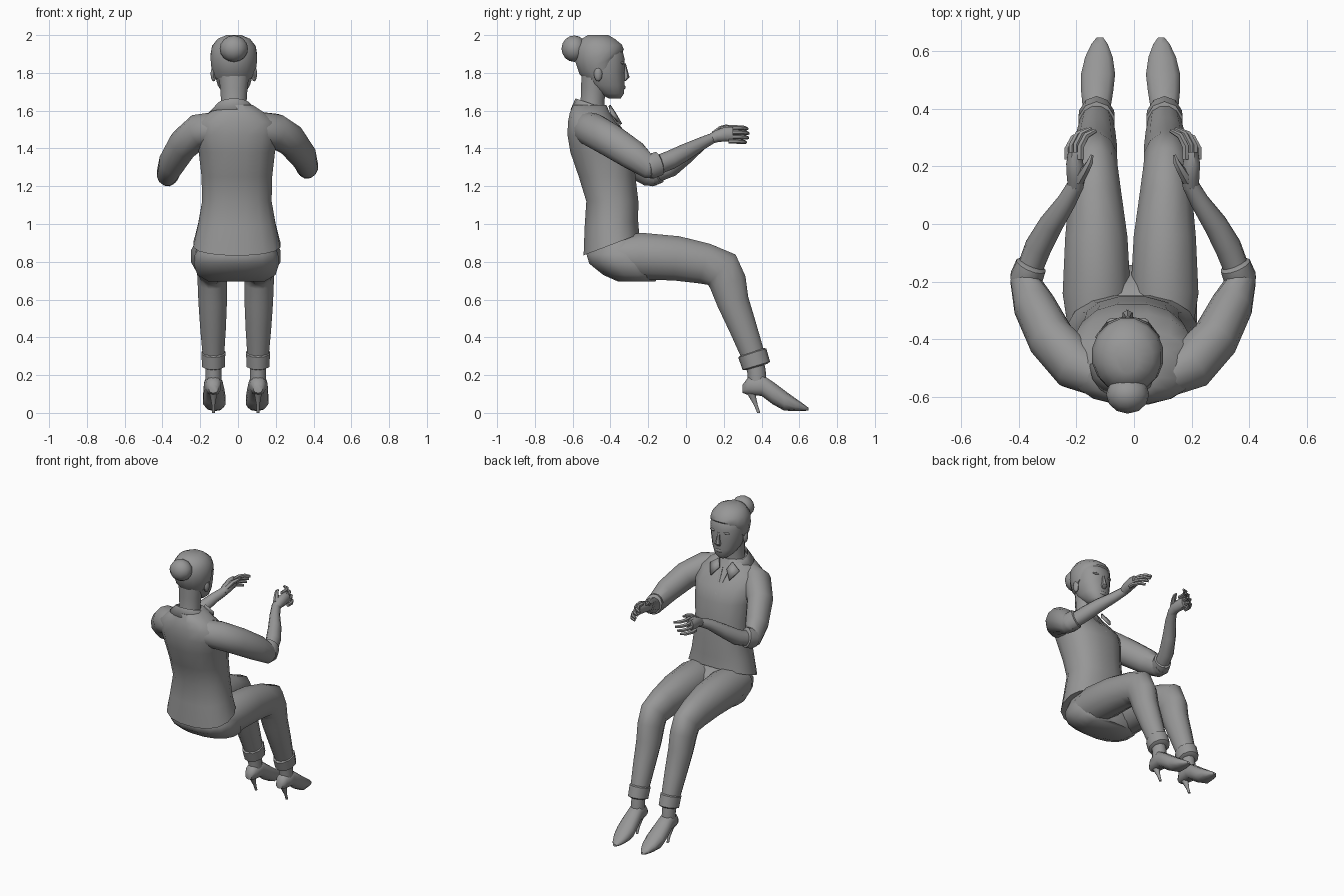
import bpy, bmesh, math
from mathutils import Vector

grey = bpy.data.materials.new('dark_grey')
grey.diffuse_color = (.31, .31, .31, 1)


def finish(name, bm, angle=50):
    bmesh.ops.recalc_face_normals(bm, faces=bm.faces)
    me = bpy.data.meshes.new(name)
    bm.to_mesh(me)
    bm.free()
    me.materials.append(grey)
    ob = bpy.data.objects.new(name, me)
    bpy.context.collection.objects.link(ob)
    bpy.ops.object.select_all(action='DESELECT')
    ob.select_set(True)
    bpy.context.view_layer.objects.active = ob
    bpy.ops.object.shade_smooth_by_angle(angle=math.radians(angle))
    return ob


def tube(name, rings, n=10, normal=None, power=1.0, side=1, shift=0.0):
    """Loft ellipses (x, y, z, half width, half depth[, slope]) into a closed tube."""
    bm = bmesh.new()
    pts = [Vector(r[:3]) for r in rings]
    loops = []
    for i, r in enumerate(rings):
        if len(r) > 5:
            w = Vector((0, -r[5], 1)).normalized()
        elif normal:
            w = Vector(normal)
        else:
            w = Vector((0, 0, 0))
            if i:
                w += (pts[i] - pts[i - 1]).normalized()
            if i < len(pts) - 1:
                w += (pts[i + 1] - pts[i]).normalized()
            w.normalize()
        u = Vector((1, 0, 0))
        u = (u - w * u.dot(w)).normalized()
        v = w.cross(u)
        loop = []
        for k in range(n):
            t = 2 * math.pi * (k + .5) / n
            c, s = math.cos(t), math.sin(t)
            c = math.copysign(abs(c) ** power, c)
            s = math.copysign(abs(s) ** power, s)
            p = pts[i] + u * c * r[3] + v * s * r[4]
            loop.append(bm.verts.new((p.x * side + shift, p.y, p.z)))
        loops.append(loop)
    for a, b in zip(loops, loops[1:]):
        for k in range(n):
            bm.faces.new((a[k], a[(k + 1) % n], b[(k + 1) % n], b[k]))
    bm.faces.new(loops[0])
    bm.faces.new(loops[-1])
    return finish(name, bm)


def stack(name, rows, x=0.0, **kw):
    """Loft from rows of (z, front y, back y, half width[, slope])."""
    return tube(name, [(x, (f + b) / 2, z, a, (f - b) / 2, *s) for z, f, b, a, *s in rows],
                normal=(0, 0, 1), **kw)


def ball(name, loc, size, seg=12):
    bm = bmesh.new()
    bmesh.ops.create_uvsphere(bm, u_segments=seg, v_segments=8, radius=1)
    for v in bm.verts:
        v.co = Vector((v.co.x * size[0], v.co.y * size[1], v.co.z * size[2])) + Vector(loc)
    return finish(name, bm)


CX = -.022  # head and neck centre

# Shirt body and seat of the trousers
stack('shirt', [(.89, -.235, -.555, .234, .38), (1.0, -.25, -.54, .208, .12),
                (1.12, -.25, -.53, .187), (1.25, -.265, -.57, .19),
                (1.38, -.275, -.615, .205), (1.47, -.31, -.63, .225),
                (1.54, -.37, -.627, .215), (1.585, -.40, -.618, .155),
                (1.63, -.42, -.60, .085)], x=-.006, n=16, power=.85)
stack('trouser_seat', [(.695, -.16, -.36, .15), (.73, -.14, -.44, .21), (.79, -.14, -.515, .23),
                       (.84, -.16, -.53, .224), (.90, -.21, -.49, .20), (.93, -.25, -.46, .18)],
      x=-.008, n=16, power=.85)

# Neck, head, hair and bun
stack('neck', [(1.56, -.42, -.58, .08), (1.65, -.43, -.56, .07), (1.72, -.42, -.558, .075),
               (1.80, -.42, -.555, .085)], x=CX, n=12)
stack('head', [(1.665, -.345, -.41, .03), (1.69, -.328, -.46, .06), (1.735, -.323, -.52, .087),
               (1.80, -.325, -.555, .106), (1.87, -.322, -.57, .114), (1.93, -.337, -.57, .11),
               (1.98, -.39, -.54, .07)], x=CX, n=16, power=.9)
stack('hair', [(1.81, -.345, -.545, .114, .85), (1.85, -.325, -.58, .123, .5),
               (1.89, -.322, -.592, .126, .25), (1.94, -.337, -.59, .118, .08),
               (1.98, -.375, -.555, .088), (2.0, -.41, -.52, .04)], x=CX, n=16)
ball('hair_bun', (CX, -.592, 1.928), (.075, .067, .07))
tube('nose', [(CX, -.327, 1.85, .009, .008), (CX, -.319, 1.80, .014, .014),
              (CX, -.317, 1.777, .021, .018), (CX, -.326, 1.757, .014, .006)],
     n=6, normal=(0, 0, 1))
ball('lips', (CX, -.328, 1.724), (.027, .008, .012), 8)
for s in (-1, 1):
    ball('ear', (CX + s * .107, -.465, 1.795), (.016, .022, .04), 8)
    ball('brow', (CX + s * .045, -.339, 1.853), (.03, .013, .008), 8)

# Folded collar, open at the front
bm = bmesh.new()
edges = []
for i in range(15):
    t = math.radians(20 + 320 * i / 14)
    f = (1 + math.cos(t)) / 2
    edges.append([bm.verts.new((CX + r * math.sin(t), -.497 + q * math.cos(t), z))
                  for r, q, z in ((.078, .082, 1.635 - .06 * f), (.085, .088, 1.665 - .06 * f),
                                  (.132, .114, 1.607 - .06 * f ** 2))])
for a, b in zip(edges, edges[1:]):
    for k in range(2):
        bm.faces.new((a[k], b[k], b[k + 1], a[k + 1]))
collar = finish('collar', bm)
collar.modifiers.new('thickness', 'SOLIDIFY').thickness = .01

# Flat collar points and edges of the neckline
for s in (-1, 1):
    bm = bmesh.new()
    bm.faces.new([bm.verts.new((s * x + CX, y, z)) for x, y, z in
                  ((.05, -.41, 1.625), (.028, -.38, 1.58), (.07, -.348, 1.525),
                   (.11, -.40, 1.583))])
    flap = finish('collar_point', bm)
    flap.modifiers.new('thickness', 'SOLIDIFY').thickness = .012
    tube('neckline_edge', [(.026, -.40, 1.58, .01, .006), (.012, -.34, 1.50, .01, .006),
                           (.004, -.30, 1.43, .005, .005)], n=6, side=s, shift=CX)

for s, e in ((-1, -.025), (1, .015)):
    label = 'right' if s > 0 else 'left'
    arm = dict(side=s, shift=-.003)
    leg = dict(side=s, shift=-.012)

    # Sleeve, rolled cuff and forearm
    tube(label + '_sleeve', [(.12, -.53, 1.51, .07, .085), (.20, -.49, 1.495, .09, .092),
                             (.285, -.40, 1.435 + e / 2, .082, .09),
                             (.345, -.28, 1.35 + e, .073, .082),
                             (.372, -.20, 1.29 + e, .056, .066),
                             (.362, -.16, 1.29 + e, .052, .062)], n=12, **arm)
    tube(label + '_sleeve_cuff', [(.378, -.205, 1.285 + e, .054, .06),
                                  (.372, -.19, 1.289 + e, .058, .068),
                                  (.355, -.145, 1.305 + e, .055, .066),
                                  (.352, -.138, 1.307 + e, .042, .05)], n=12, **arm)
    tube(label + '_forearm', [(.365, -.17, 1.29 + e, .045, .05), (.33, -.08, 1.325 + e, .047, .05),
                              (.285, 0, 1.375 + e / 2, .042, .044),
                              (.23, .08, 1.425, .033, .034), (.20, .135, 1.452, .029, .028)],
         n=10, **arm)

    # Hand, curled fingers and thumb
    tube(label + '_palm', [(.20, .125, 1.448, .028, .027), (.198, .165, 1.465, .035, .034),
                           (.203, .21, 1.475, .032, .042), (.203, .25, 1.475, .025, .04)],
         n=8, **arm)
    for i in range(4):
        z, x, y = 1.51 - .024 * i, .015 * i - .018, (0, .006, .004, -.008)[i]
        tube(f'{label}_finger', [(.20 + x, .225, z, .013, .013), (.20 + x, .27 + y, z, .013, .013),
                                 (.18 + x, .308 + y, z - .002, .012, .012),
                                 (.147 + x, .325 + y, z - .006, .007, .008)], n=6, **arm)
    tube(label + '_thumb', [(.19, .15, 1.475, .02, .018), (.168, .185, 1.505, .016, .015),
                            (.15, .215, 1.515, .012, .012), (.143, .24, 1.516, .006, .006)],
         n=6, **arm)

    # Trouser leg and turned-up hem
    tube(label + '_trouser_leg', [(.115, -.40, .83, .10, .10), (.118, -.24, .83, .122, .128),
                                  (.119, -.05, .818, .112, .122), (.123, .10, .79, .094, .112),
                                  (.125, .19, .758, .082, .112), (.124, .222, .69, .08, .102),
                                  (.122, .248, .59, .078, .088), (.12, .302, .45, .07, .076),
                                  (.118, .357, .30, .058, .064)], n=12, **leg)
    tube(label + '_trouser_hem', [(.118, .349, .323, .058, .066), (.118, .351, .317, .066, .078),
                                  (.118, .372, .25, .064, .076), (.118, .374, .243, .05, .06)],
         n=10, **leg)

    # Ankle, pointed shoe and stiletto heel
    tube(label + '_ankle', [(.118, .36, .28, .043, .05), (.118, .373, .22, .044, .049),
                            (.118, .378, .15, .044, .05)], n=10, **leg)
    shoe = [(.30, .15, .105, .024), (.33, .19, .095, .042), (.40, .205, .09, .05),
            (.46, .165, .045, .058), (.52, .12, .012, .062), (.58, .077, .01, .05),
            (.625, .045, .01, .03), (.648, .028, .013, .012)]
    tube(label + '_shoe', [(.118 - .05 * max(0, y - .42), y, (t + b) / 2, a, (t - b) / 2)
                           for y, t, b, a in shoe], n=10, normal=(0, 1, 0), power=.85, **leg)
    tube(label + '_heel', [(.118, .335, .13, .032, .034), (.118, .352, .085, .018, .02),
                           (.118, .37, .04, .009, .011), (.118, .385, 0, .008, .009)],
         n=8, normal=(0, 0, 1), **leg)
